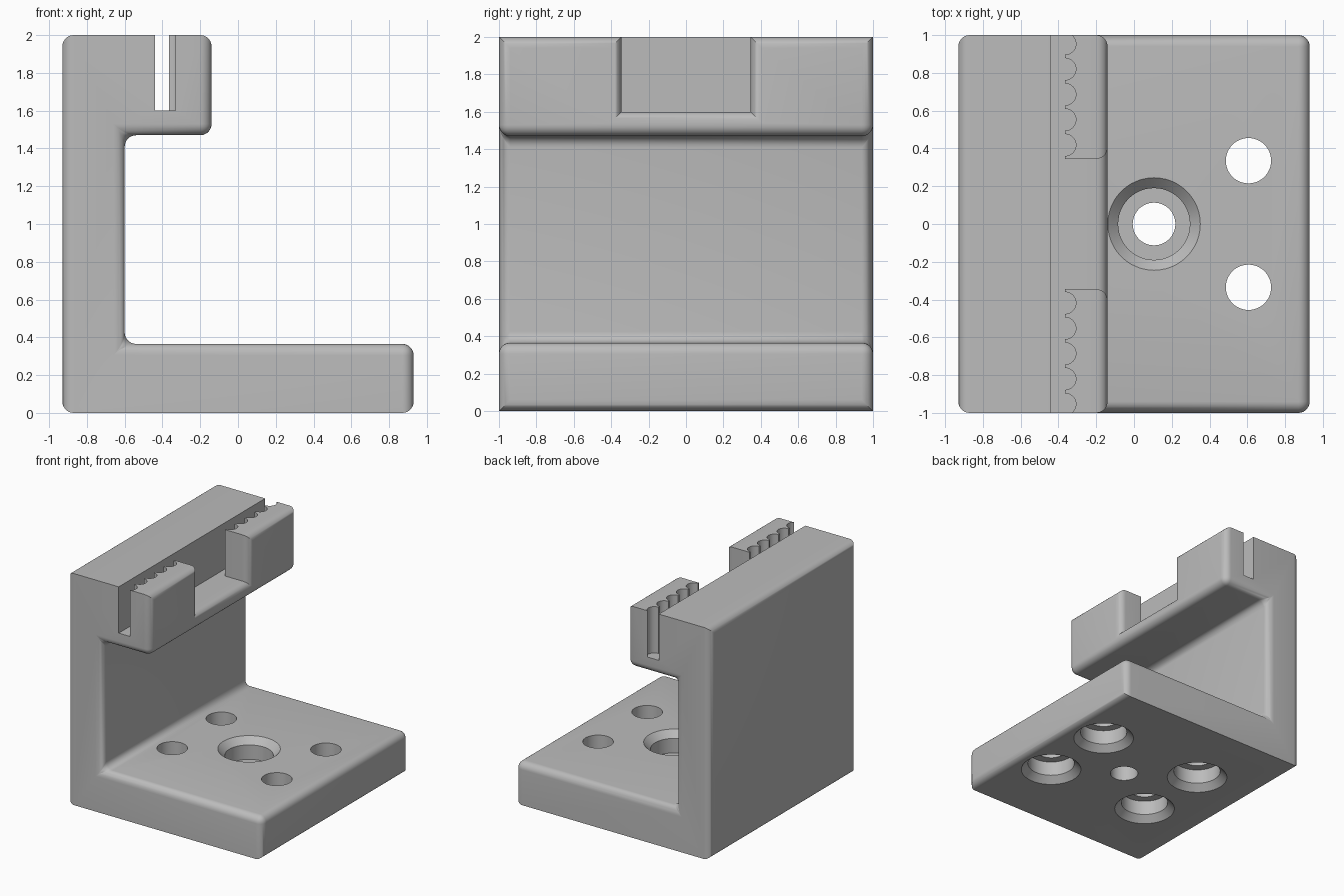
import bpy, bmesh, math

if "Cube" in bpy.data.objects:
    bpy.data.objects.remove(bpy.data.objects["Cube"])

ROUND = 0.06            # edge rounding radius


def make_object(name, bm):
    bmesh.ops.recalc_face_normals(bm, faces=bm.faces)
    mesh = bpy.data.meshes.new(name)
    bm.to_mesh(mesh)
    bm.free()
    obj = bpy.data.objects.new(name, mesh)
    bpy.context.collection.objects.link(obj)
    return obj


def prism(name, points, direction):
    """Extrude a closed outline of 3D points along a direction."""
    bm = bmesh.new()
    face = bm.faces.new([bm.verts.new(p) for p in points])
    ext = bmesh.ops.extrude_face_region(bm, geom=[face])
    verts = [v for v in ext["geom"] if isinstance(v, bmesh.types.BMVert)]
    bmesh.ops.translate(bm, verts=verts, vec=direction)
    return make_object(name, bm)


def lathe(name, profile, centre, steps=48):
    """Closed solid of revolution from (radius, z) rings."""
    bm = bmesh.new()
    rings = []
    for r, z in profile:
        rings.append([bm.verts.new((centre[0] + r * math.cos(math.tau * i / steps),
                                    centre[1] + r * math.sin(math.tau * i / steps), z))
                      for i in range(steps)])
    for a, b in zip(rings, rings[1:]):
        for i in range(steps):
            j = (i + 1) % steps
            bm.faces.new((a[i], a[j], b[j], b[i]))
    bm.faces.new(rings[0])
    bm.faces.new(rings[-1])
    return make_object(name, bm)


def cut(target, cutter):
    cutter.hide_render = True
    mod = target.modifiers.new("cut", 'BOOLEAN')
    mod.operation = 'DIFFERENCE'
    mod.solver = 'EXACT'
    mod.object = cutter
    bpy.context.view_layer.objects.active = target
    bpy.ops.object.modifier_apply(modifier=mod.name)
    bpy.data.objects.remove(cutter, do_unlink=True)


# Bracket body: side profile extruded along y
profile = [(-0.93, 0), (0.93, 0), (0.93, 0.365), (-0.60, 0.365),
           (-0.60, 1.47), (-0.14, 1.47), (-0.14, 2), (-0.93, 2)]
body = prism("clamp_bracket", [(x, -1, z) for x, z in profile], (0, 2, 0))

# Notch in the middle of the front jaw
notch = [(-0.40, -0.345), (0.1, -0.345), (0.1, 0.345), (-0.40, 0.345)]
cut(body, prism("notch_cutter", [(x, y, 1.60) for x, y in notch], (0, 0, 0.6)))

# Round the edges; top and bottom rims at the two ends stay sharp
bm = bmesh.new()
bm.from_mesh(body.data)
bmesh.ops.dissolve_limit(bm, angle_limit=0.01, verts=bm.verts, edges=bm.edges)


def lies_in(edge, axis, value):
    return all(abs(v.co[axis] - value) < 1e-3 for v in edge.verts)


def is_rounded(edge):
    if any(lies_in(edge, 0, x) for x in (-0.93, 0.93, -0.14, -0.60)):
        return True
    at_end = lies_in(edge, 1, -1) or lies_in(edge, 1, 1)
    return at_end and not (lies_in(edge, 2, 0) or lies_in(edge, 2, 2))


bmesh.ops.bevel(bm, geom=[e for e in bm.edges if is_rounded(e)], offset=ROUND,
                offset_type='OFFSET', segments=7, profile=0.5, affect='EDGES',
                clamp_overlap=False)
bmesh.ops.recalc_face_normals(bm, faces=bm.faces)
bm.to_mesh(body.data)
bm.free()

# Slot between wall and jaw, with scalloped teeth on the jaw side
edge_x, r = -0.365, 0.058
outline = [(-0.44, 1.1), (-0.44, -1.1), (edge_x, -1.1)]
half = [0.418 + 0.134 * i for i in range(5)]
for cy in sorted([-y for y in half] + half):
    for i in range(13):
        a = -math.pi / 2 + math.pi * i / 12
        outline.append((edge_x + r * math.cos(a), cy + r * math.sin(a)))
outline.append((edge_x, 1.1))
cut(body, prism("slot_cutter", [(x, y, 1.60) for x, y in outline], (0, 0, 0.6)))

# Central hole, counterbored and chamfered from above
cx = 0.106
cut(body, lathe("centre_hole_cutter",
                [(0.113, -0.1), (0.113, 0.185), (0.19, 0.185), (0.19, 0.31),
                 (0.245, 0.365), (0.245, 0.45)], (cx, 0)))

# Four mounting holes, counterbored and chamfered from below
for sx in (-1, 1):
    for sy in (-1, 1):
        cut(body, lathe("mounting_hole_cutter",
                        [(0.245, -0.1), (0.245, 0), (0.19, 0.055), (0.19, 0.18),
                         (0.12, 0.18), (0.12, 0.5)],
                        (cx + 0.5 * sx, 0.335 * sy)))

# Plain grey finish
grey = bpy.data.materials.new("plain_grey")
grey.diffuse_color = (0.5, 0.5, 0.5, 1)
grey.use_nodes = True
grey.node_tree.nodes["Principled BSDF"].inputs["Base Color"].default_value = grey.diffuse_color
body.data.materials.clear()
body.data.materials.append(grey)

bpy.ops.object.select_all(action='DESELECT')
body.select_set(True)
bpy.context.view_layer.objects.active = body
bpy.ops.object.shade_smooth_by_angle(angle=math.radians(30))
